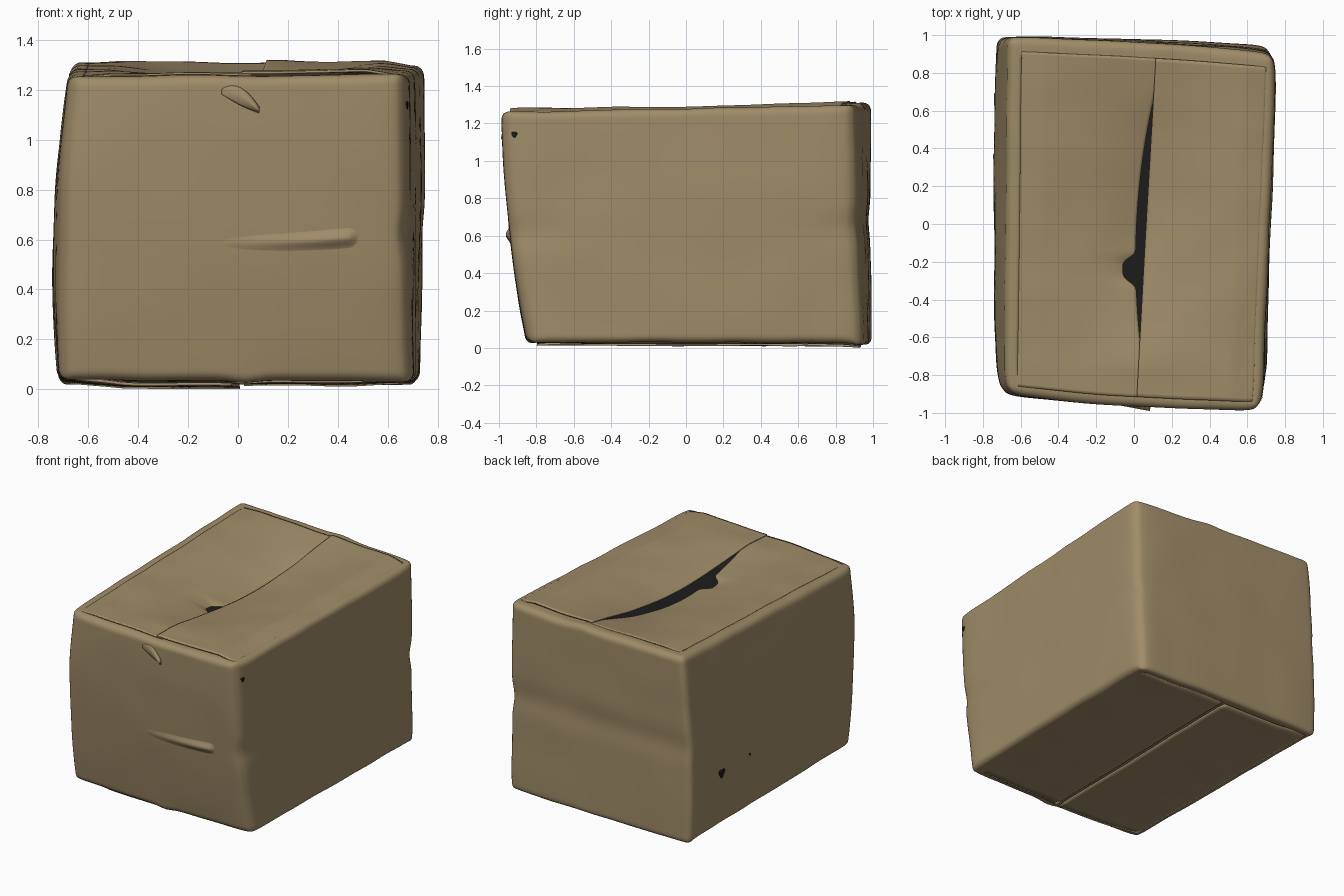
import bpy, bmesh, math
from mathutils import Vector, noise

cube = bpy.data.objects.get("Cube")
if cube:
    bpy.data.objects.remove(cube, do_unlink=True)


def make_mat(name, rgb):
    m = bpy.data.materials.new(name)
    m.use_nodes = True
    m.diffuse_color = (*rgb, 1)
    bsdf = m.node_tree.nodes["Principled BSDF"]
    bsdf.inputs["Base Color"].default_value = (*rgb, 1)
    bsdf.inputs["Roughness"].default_value = 0.9
    return m


card = make_mat("cardboard", (0.35, 0.262, 0.139))
dark = make_mat("dark_interior", (0.012, 0.012, 0.012))

HALF = Vector((0.72, 0.93, 0.63))
RADIUS = 0.04
# Corners of the leaning box: front left, front right, back left, back right
BOTTOM = [Vector(c) for c in ((-0.72, -0.82, 0.04), (0.705, -0.845, 0.03),
                              (-0.725, 0.99, 0.03), (0.73, 0.945, 0.028))]
TOP = [Vector(c) for c in ((-0.685, -0.9, 1.253), (0.675, -0.99, 1.262),
                           (-0.665, 0.99, 1.312), (0.755, 0.905, 1.295))]


def bell(t, centre, width):
    return math.exp(-((t - centre) / width) ** 2)


def quad(c, u, v):
    a, b = (1 + u) / 2, (1 + v) / 2
    return c[0].lerp(c[1], a).lerp(c[2].lerp(c[3], a), b)


def warp(u, v, w):
    """Map the unit cube to the worn box, with bulges and dents."""
    p = quad(BOTTOM, u, v).lerp(quad(TOP, u, v), (1 + w) / 2)
    belly = (1 - w * w) * (1 - 0.4 * v * v)
    p.x += (0.04 if u < 0 else 0.007 * (1 + v)) * u * belly
    # Front bows outward, back bows slightly
    if v < 0:
        p.y += v ** 3 * (0.03 * (1 - w * w) + 0.02 * (1 - u * u))
    else:
        p.y += 0.012 * v ** 3 * (1 - u * u)
    # Blunted upright corners, the back -x one staying crisp
    blunt = 0.025 * abs(u * v) ** 16 * (0.2 if u < 0 < v else 1)
    p.x -= math.copysign(blunt, u)
    p.y -= math.copysign(blunt, v)
    # Crushed edges and the soft crease across the back
    p.y -= 0.012 * max(v, 0) ** 3 * bell(w, 0.02, 0.14)
    p.x -= 0.015 * max(u, 0) ** 4 * bell(w, -0.05, 0.12) * v ** 4
    p += Vector((u ** 3, v ** 3, 0)) * noise.noise(p * 3.0) * 0.006
    p.z += 0.006 * noise.noise(p * 4.0) * abs(w) ** 3
    # Small buckles where the seams meet the ends, and a drooping back hem
    p.z += 0.012 * bell(u, 0.16, 0.1) * max(v, 0) ** 20 * max(w, 0) ** 8
    p.z -= 0.02 * bell(u, 0.05, 0.09) * max(-v, 0) ** 20 * max(-w, 0) ** 8
    p.z -= 0.025 * max(v, 0) ** 20 * max(-w, 0) ** 8
    return p


def add_object(name, bm, mats):
    mesh = bpy.data.meshes.new(name)
    bm.to_mesh(mesh)
    bm.free()
    for m in mats:
        mesh.materials.append(m)
    mesh.polygons.foreach_set("use_smooth", [True] * len(mesh.polygons))
    ob = bpy.data.objects.new(name, mesh)
    bpy.context.collection.objects.link(ob)
    return ob


# Box body: a rounded grid cube, sunken and dark under the top flaps
bm = bmesh.new()
bmesh.ops.create_cube(bm, size=2)
bmesh.ops.subdivide_edges(bm, edges=bm.edges[:], cuts=55, use_grid_fill=True)
sunk = set()
for vert in bm.verts:
    p = Vector([h * math.sin(t * math.pi / 2) for t, h in zip(vert.co, HALF)])
    q = Vector([max(-h + RADIUS, min(h - RADIUS, t)) for t, h in zip(p, HALF)])
    p = q + (p - q).normalized() * RADIUS
    u, v, w = (t / h for t, h in zip(p, HALF))
    vert.co = warp(u, v, w)
    if w > 0.99 and abs(u) < 0.88 and abs(v) < 0.88:
        sunk.add(vert)
        vert.co.z -= 0.28
for f in bm.faces:
    f.material_index = int(any(vt in sunk for vt in f.verts))
add_object("box_body", bm, [card, dark])


def sheet(name, point, nu, nv, thickness, mat=card):
    """Thin grid sheet through point(s, t), with s and t from 0 to 1."""
    bm = bmesh.new()
    rows = [[bm.verts.new(point(i / nu, j / nv)) for i in range(nu + 1)]
            for j in range(nv + 1)]
    for j in range(nv):
        for i in range(nu):
            bm.faces.new((rows[j][i], rows[j][i + 1],
                          rows[j + 1][i + 1], rows[j + 1][i]))
    bmesh.ops.recalc_face_normals(bm, faces=bm.faces[:])
    ob = add_object(name, bm, [mat])
    mod = ob.modifiers.new("thickness", 'SOLIDIFY')
    mod.thickness = thickness
    mod.offset = 0


def seam(v):
    return 0.065 + 0.04 * v


def torn_edge(v):
    gap = max(-0.06, 0.075 * (1 - ((v - 0.025) / 0.665) ** 2))
    return seam(v) - gap - 0.1 * math.exp(-((v + 0.26) / 0.075) ** 4)


# Top flaps: both sag, the -x one a little deeper, leaving a ragged slit
def top_flap(side, edge, sag, lift):
    def point(s, t):
        v = -0.95 + 1.87 * t
        u = side * 0.935 * (1 - s) + seam(v) * s + (edge(v) - seam(v)) * s ** 4
        p = warp(u, v, 1)
        dip = max(0, 1 - ((v - 0.08) / 0.9) ** 2) ** 1.5
        p.z += (lift + 0.006) * min(1, s * 5) - 0.006 - sag * dip * s ** 1.5
        return p
    return point


sheet("top_flap_right", top_flap(-1, torn_edge, 0.115, 0.005), 40, 110, 0.008)
sheet("top_flap_left", top_flap(1, seam, 0.085, 0.014), 36, 90, 0.01)


# Bottom flaps: two sheets meeting in a stepped seam
def bottom_flap(side, drop):
    def point(s, t):
        v = -0.94 + 1.88 * t
        u = side * (0.935 * (1 - s) + 0.012 * s) + 0.02 * s * v
        p = warp(u, v, -1)
        p.z += 0.006 - (drop + 0.006) * min(1, s * 3)
        return p
    return point


sheet("bottom_flap_right", bottom_flap(-1, 0.015), 20, 30, 0.012)
sheet("bottom_flap_left", bottom_flap(1, 0.004), 20, 30, 0.008)


def front_point(x, z, out):
    p = warp(x / 0.69, -1, (z - 0.03) / 0.62 - 1)
    p.y -= out
    return p


# Raised crease on the front, swelling softly out of the wall
def crease(s, t):
    x, z = -0.15 + 0.7 * s, 0.53 + 0.16 * t
    fade = min(1, max(0, (x + 0.12) / 0.5)) / (1 + math.exp((x - 0.47) * 130))
    return front_point(x, z, 0.023 * fade * bell(z, 0.59 + 0.1 * x * x, 0.028) - 0.005)


sheet("front_crease", crease, 56, 26, 0.004)


# Curled tear near the top of the front
def tear(s, t):
    x = -0.06 + 0.15 * s
    z = 1.205 - 0.075 * s * s + (t - 0.5) * 0.07 * math.sin(math.pi * (0.1 + 0.8 * s))
    return front_point(x, z, 0.02 * s * math.sin(math.pi * t) - 0.002)


sheet("front_tear", tear, 12, 8, 0.006)


# Small punctures, as thin dark plates on the walls
def puncture(name, side, v, z, size):
    def point(s, t):
        a, r = 2 * math.pi * s, size * t * (1 + 0.2 * math.sin(6 * math.pi * s))
        p = warp(side, v + r * math.cos(a), (z - 0.03) / 0.63 - 1 + r * 1.4 * math.sin(a))
        p.x += side * 0.003
        return p
    sheet(name, point, 14, 2, 0.002, dark)


puncture("puncture_large", -1, 0.64, 0.4, 0.033)
puncture("puncture_small", -1, 0.31, 0.42, 0.01)
puncture("puncture_corner", 1, -0.935, 1.165, 0.018)
